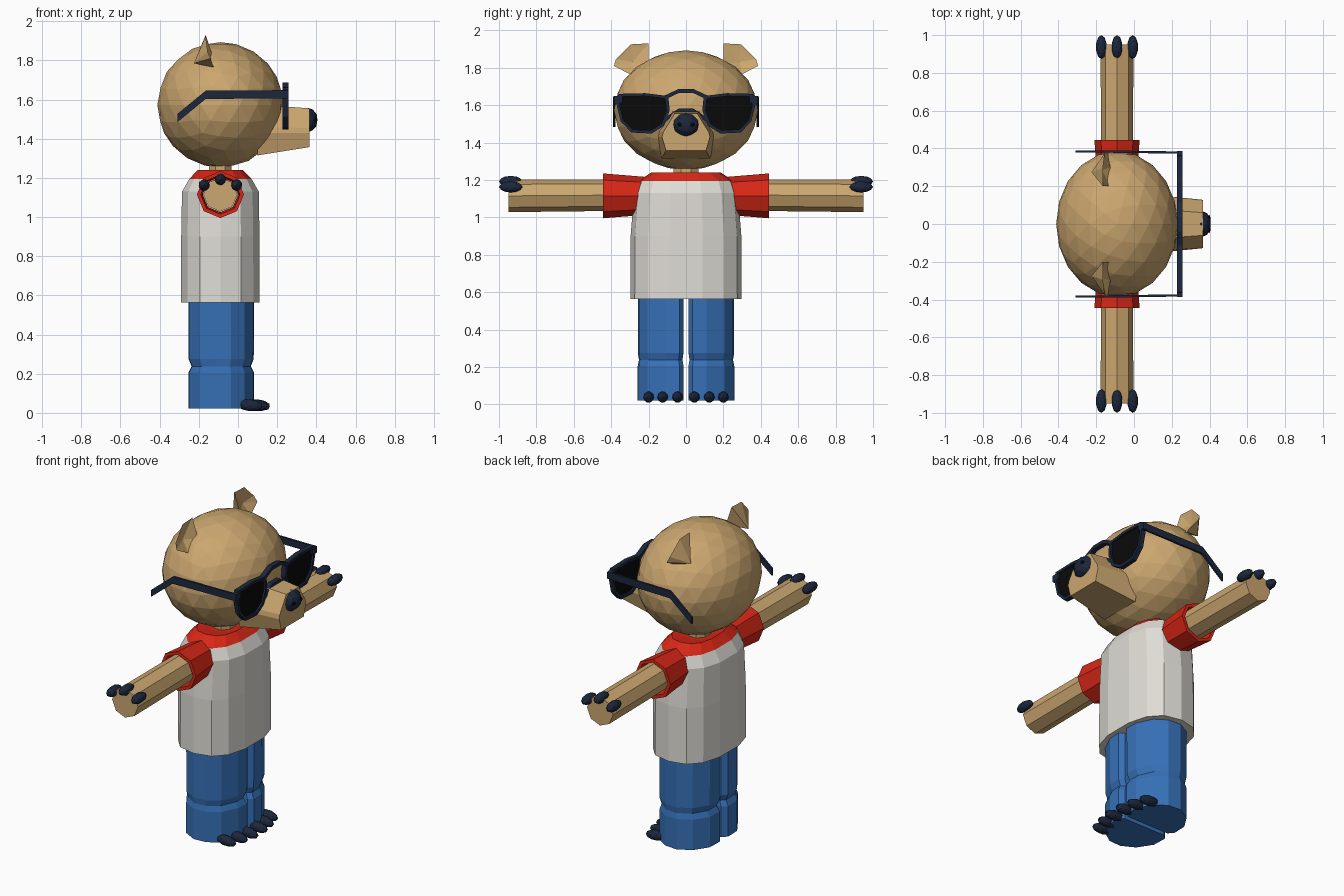
import bpy, bmesh, math
from mathutils import Vector, Matrix

if "Cube" in bpy.data.objects:
    bpy.data.objects.remove(bpy.data.objects["Cube"])


def material(name, rgb):
    m = bpy.data.materials.new(name)
    m.diffuse_color = (*rgb, 1)
    m.use_nodes = True
    m.node_tree.nodes["Principled BSDF"].inputs["Base Color"].default_value = m.diffuse_color
    return m


TAN = material("tan fur", (0.60, 0.385, 0.16))
WHITE = material("off white cloth", (0.74, 0.72, 0.67))
RED = material("red cloth", (0.68, 0.02, 0.008))
BLUE = material("blue denim", (0.038, 0.165, 0.48))
NAVY = material("navy", (0.012, 0.02, 0.046))
BLACK = material("black lens", (0.003, 0.003, 0.003))
CX = -0.09  # body axis in x


def finish(bm, name, *mats):
    bmesh.ops.recalc_face_normals(bm, faces=bm.faces)
    me = bpy.data.meshes.new(name)
    bm.to_mesh(me)
    bm.free()
    for m in mats:
        me.materials.append(m)
    ob = bpy.data.objects.new(name, me)
    bpy.context.collection.objects.link(ob)
    return ob


def loft(name, rings, *mats, caps=True, closed=False):
    """Skin a list of equal-length point rings; closed joins last to first."""
    bm = bmesh.new()
    vs = [[bm.verts.new(p) for p in r] for r in rings]
    n = len(vs[0])
    pairs = list(zip(vs, vs[1:])) + ([(vs[-1], vs[0])] if closed else [])
    for a, b in pairs:
        for i in range(n):
            j = (i + 1) % n
            bm.faces.new((a[i], a[j], b[j], b[i]))
    if caps and not closed:
        bm.faces.new(vs[0])
        bm.faces.new(vs[-1])
    return finish(bm, name, *mats)


def ball(name, centre, radii, mat, sub=2, tilt=0.0):
    bm = bmesh.new()
    bmesh.ops.create_icosphere(bm, subdivisions=sub, radius=1.0)
    mtx = (Matrix.Translation(centre) @ Matrix.Rotation(tilt, 4, 'Y')
           @ Matrix.Diagonal((*radii, 1)))
    bmesh.ops.transform(bm, matrix=mtx, verts=bm.verts)
    return finish(bm, name, mat)


def strip(name, pts, h, depth, mat):
    """Flat bar along pts: half height h in z, half depth as a vector."""
    d, up = Vector(depth), Vector((0, 0, h))
    rings = []
    for p in pts:
        p = Vector(p)
        rings.append([p + d + up, p - d + up, p - d - up, p + d - up])
    return loft(name, rings, mat)


def oval(z, rx, ry, n=14, power=0.8):
    """Slightly squared oval around the body axis."""
    pts = []
    for i in range(n):
        a = 2 * math.pi * (i + 0.5) / n
        c, s = math.cos(a), math.sin(a)
        pts.append((CX + rx * math.copysign(abs(c) ** power, c),
                    ry * math.copysign(abs(s) ** power, s), z))
    return pts


def arm_ring(y, r, z=1.115):
    return [(CX + r * math.cos(k * math.pi / 4), y,
             z + r * math.sin(k * math.pi / 4)) for k in range(8)]


# head and neck
ball("head", (CX, 0, 1.573), (0.322, 0.385, 0.32), TAN, sub=3)
loft("neck", [oval(z, 0.062, 0.072, 8, 1) for z in (1.2, 1.3)], TAN)

# muzzle: half section mirrored, lofted from inside the head to the front
muzzle = []
for x, half in ((0.10, [(0.08, 1.575), (0.152, 1.46), (0.155, 1.43), (0.13, 1.315)]),
                (0.365, [(0.06, 1.555), (0.122, 1.455), (0.128, 1.43), (0.107, 1.357)])):
    muzzle.append([(x, y, z) for y, z in half] + [(x, -y, z) for y, z in reversed(half)])
loft("muzzle", muzzle, TAN)

# nose with nostrils
ball("nose", (0.355, 0, 1.495), (0.053, 0.071, 0.063), NAVY)
for s in (-1, 1):
    ball("nostril", (0.397, s * 0.027, 1.497), (0.008, 0.022, 0.012), BLACK)

# shirt body with red yoke by height
shirt = loft("shirt", [oval(0.563, 0.205, 0.298), oval(0.9, 0.204, 0.296),
                       oval(1.13, 0.2, 0.278), oval(1.195, 0.162, 0.255),
                       oval(1.24, 0.118, 0.185), oval(1.225, 0.075, 0.09)], WHITE, RED)
for f in shirt.data.polygons:
    if f.center.z > 1.2:
        f.material_index = 1

# ears: cupped rim with a recessed front and a low ridge at the back
EAR = [(-0.125, 0.30, 1.765), (-0.14, 0.385, 1.81), (-0.155, 0.375, 1.845),
       (-0.165, 0.295, 1.925), (-0.165, 0.2, 1.93), (-0.125, 0.2, 1.81)]
for s in (-1, 1):
    bm = bmesh.new()
    rim = [bm.verts.new((x, s * y, z)) for x, y, z in EAR]
    mid = Vector((-0.155, s * 0.285, 1.84))
    cup = [bm.verts.new(v.co.lerp(mid, 0.22) + Vector((-0.004, 0, 0))) for v in rim]
    front = bm.verts.new(mid + Vector((-0.015, 0, -0.01)))
    back = bm.verts.new((-0.225, s * 0.275, 1.785))
    for i in range(len(rim)):
        j = (i + 1) % len(rim)
        bm.faces.new((rim[i], rim[j], cup[j], cup[i]))
        bm.faces.new((cup[i], cup[j], front))
        bm.faces.new((rim[j], rim[i], back))
    finish(bm, "ear", TAN)

# sunglasses
LENS = [(0.112, 1.635), (0.22, 1.648), (0.345, 1.645), (0.355, 1.60), (0.335, 1.52),
        (0.285, 1.47), (0.19, 1.465), (0.132, 1.50), (0.105, 1.57)]
XF, XB = 0.257, 0.228  # front and back of the frame
for s in (-1, 1):
    inner = [(s * y, z) for y, z in LENS]
    cy, cz = s * 0.233, 1.56
    outer = [(cy + (y - cy) * 1.14, cz + (z - cz) * 1.18) for y, z in inner]
    loft("lens_frame", [[(x, *p) for p in ring] for x, ring in
                        ((XF, outer), (XB, outer), (XB, inner), (XF, inner))],
         NAVY, closed=True)
    loft("lens", [[(x, *p) for p in inner] for x in (0.246, 0.238)], BLACK)
    strip("frame_hinge", [(0.243, s * 0.34, 1.632), (0.243, s * 0.386, 1.628)],
          0.02, (0.0145, 0, 0), NAVY)
    strip("glasses_arm", [(0.25, s * 0.378, 1.627), (-0.165, s * 0.384, 1.624),
                          (-0.31, s * 0.384, 1.505)], 0.021, (0, 0.006, 0), NAVY)
for name, ze, zt in (("upper_bridge", 1.64, 1.675), ("lower_bridge", 1.52, 1.57)):
    strip(name, [(0.243, -0.115, ze), (0.243, -0.04, zt), (0.243, 0.04, zt),
                 (0.243, 0.115, ze)], 0.011, (0.0145, 0, 0), NAVY)

# half leg outline: flat inside, rounded outside
LEG = [(-0.14, 0.013), (-0.168, 0.04), (-0.165, 0.13), (-0.11, 0.215), (-0.03, 0.258),
       (0.05, 0.252), (0.12, 0.205), (0.165, 0.11), (0.168, 0.035), (0.14, 0.013)]
for s in (-1, 1):
    # leg, pinched at the knee
    rings = []
    for z, k in ((0.022, 1), (0.205, 1), (0.238, 0.9), (0.275, 0.99), (0.6, 1.0)):
        rings.append([(-0.086 + x * k, s * (0.13 + (y - 0.13) * (0.5 + k / 2)), z)
                      for x, y in LEG])
    loft("leg", rings, BLUE)
    # toe claws
    for x, y in ((0.06, 0.2), (0.085, 0.125), (0.1, 0.045)):
        ball("toe_claw", (x, s * y, 0.039), (0.066, 0.029, 0.03), NAVY, tilt=0.1)
    # arm and sleeve
    loft("arm", [arm_ring(s * 0.25, 0.084, 1.12), arm_ring(s * 0.95, 0.087)], TAN)
    loft("sleeve", [arm_ring(s * 0.2, 0.1), arm_ring(s * 0.445, 0.12),
                    arm_ring(s * 0.445, 0.1), arm_ring(s * 0.32, 0.09)],
         RED, caps=False)
    # finger claws
    for dx, z in ((-0.083, 1.163), (0, 1.192), (0.083, 1.163)):
        ball("finger_claw", (CX + dx, s * 0.937, z), (0.029, 0.063, 0.03), NAVY)
